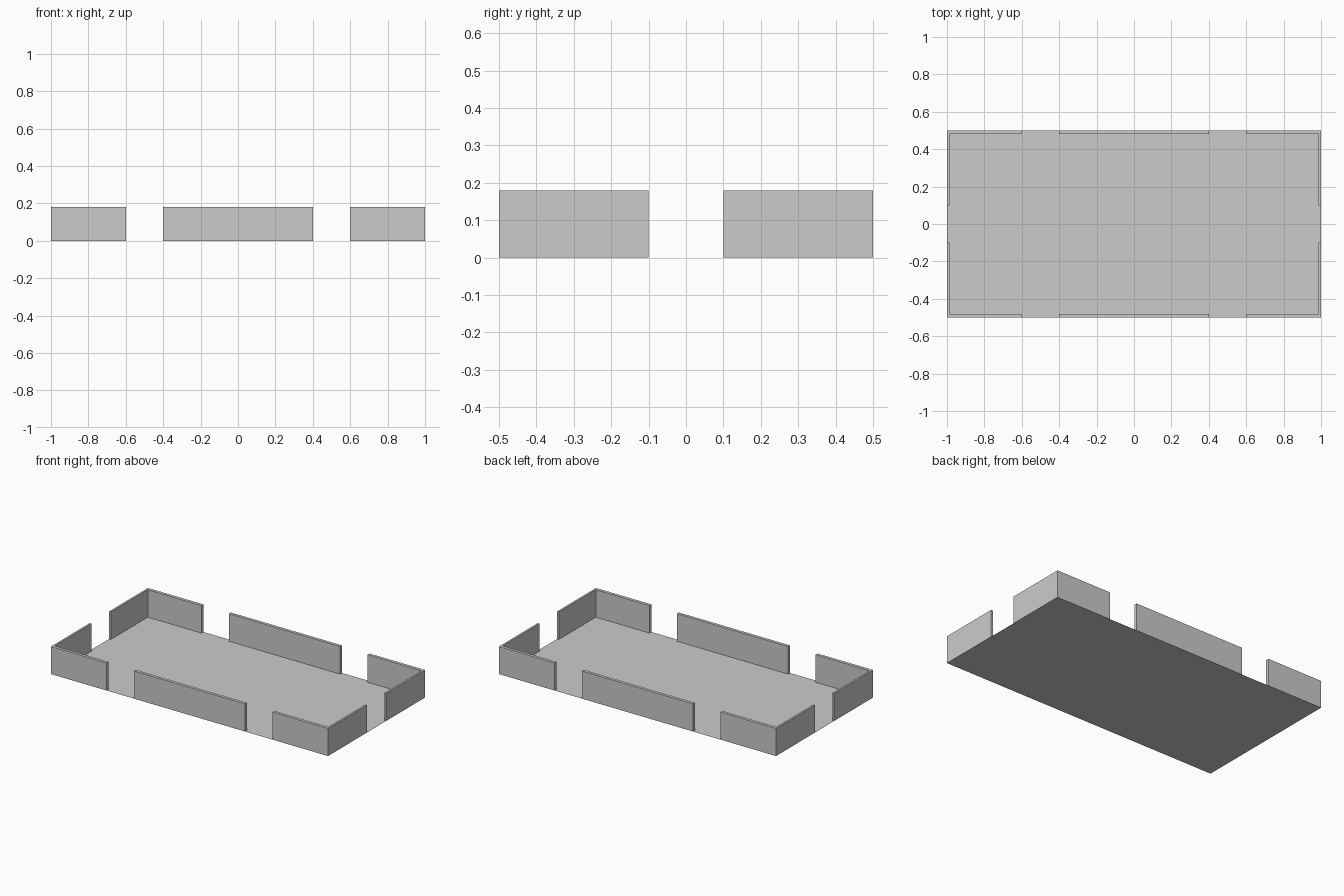
import bpy, bmesh

if "Cube" in bpy.data.objects:
    bpy.data.objects.remove(bpy.data.objects["Cube"])

HX, HY, H = 1.0, 0.5, 0.18      # half length, half width, wall height
TX, TY = 0.0125, 0.02           # end wall and side wall thickness


def prism(name, outline, height, mirror):
    """Extrude a counter-clockwise outline up from the floor and mirror it."""
    bm = bmesh.new()
    face = bm.faces.new([bm.verts.new((x, y, 0)) for x, y in outline])
    if height:
        ret = bmesh.ops.extrude_face_region(bm, geom=[face], use_keep_orig=True)
        top = [v for v in ret["geom"] if isinstance(v, bmesh.types.BMVert)]
        bmesh.ops.translate(bm, verts=top, vec=(0, 0, height))
        bmesh.ops.recalc_face_normals(bm, faces=bm.faces)
        # the floor sheet already closes the underside
        base = [f for f in bm.faces if all(v.co.z < 1e-6 for v in f.verts)]
        bmesh.ops.delete(bm, geom=base, context='FACES_ONLY')
    mesh = bpy.data.meshes.new(name)
    bm.to_mesh(mesh)
    bm.free()
    obj = bpy.data.objects.new(name, mesh)
    bpy.context.collection.objects.link(obj)
    if any(mirror):
        mod = obj.modifiers.new("Mirror", 'MIRROR')
        mod.use_axis = mirror
        mod.use_mirror_merge = False
    return obj


# Thin floor sheet
prism("floor", [(-HX, -HY), (HX, -HY), (HX, HY), (-HX, HY)], 0,
      (False, False, False))

# L-shaped walls at the four corners
prism("corner_walls",
      [(HX, 0.1), (HX, HY), (0.6, HY), (0.6, HY - TY),
       (HX - TX, HY - TY), (HX - TX, 0.1)], H, (True, True, False))

# Straight walls in the middle of the long sides
prism("middle_walls",
      [(-0.4, HY - TY), (0.4, HY - TY), (0.4, HY), (-0.4, HY)], H,
      (False, True, False))
